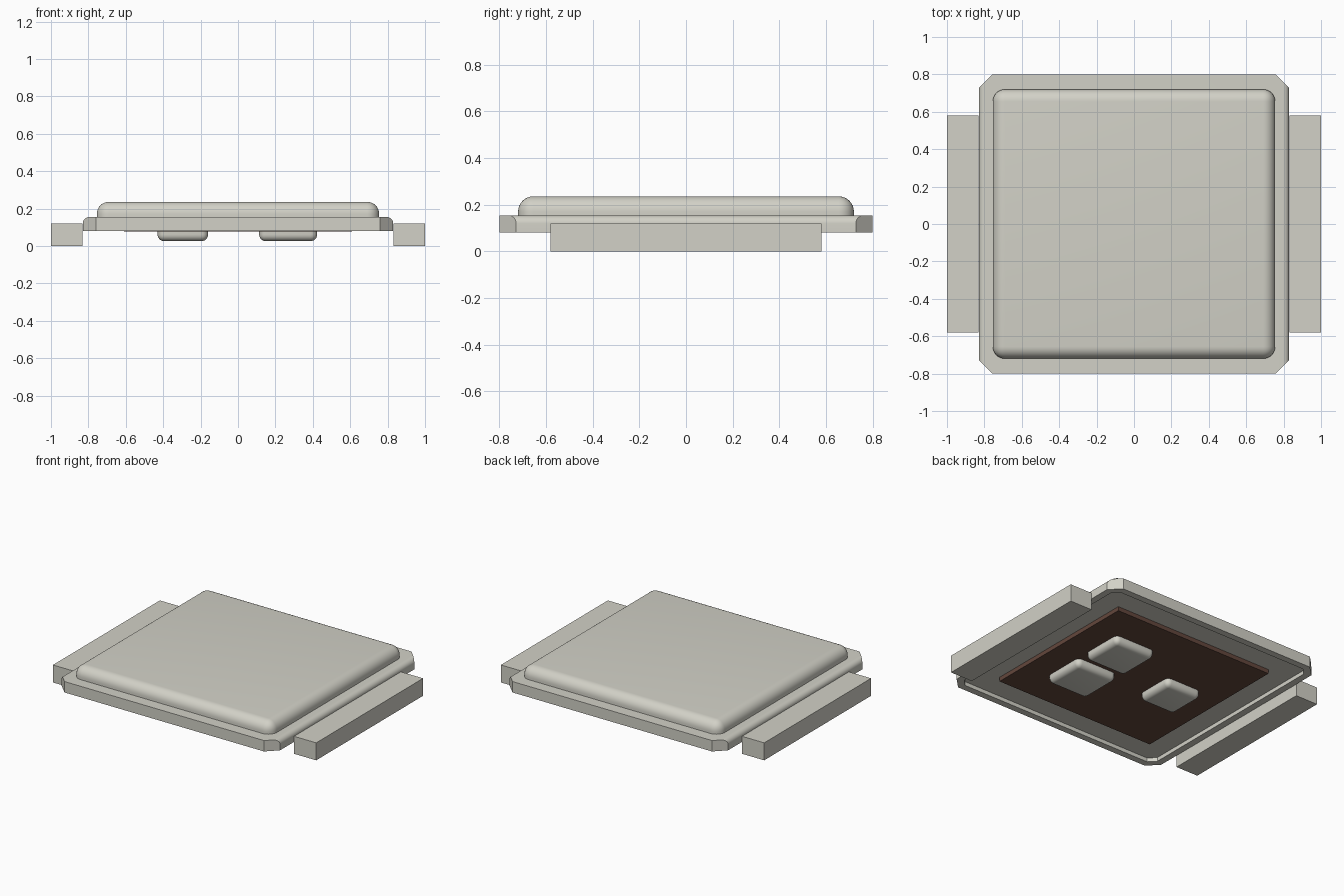
import bpy, bmesh, math
from mathutils import Vector

cube = bpy.data.objects.get("Cube")
if cube:
    bpy.data.objects.remove(cube, do_unlink=True)


def material(name, rgb):
    m = bpy.data.materials.new(name)
    m.use_nodes = True
    m.diffuse_color = (*rgb, 1)
    m.node_tree.nodes["Principled BSDF"].inputs["Base Color"].default_value = (*rgb, 1)
    return m


METAL = material("light grey metal", (0.645, 0.638, 0.571))
BROWN = material("dark brown", (0.125, 0.063, 0.045))


def box_mesh(lo, hi):
    """bmesh box between two corners"""
    bm = bmesh.new()
    bmesh.ops.create_cube(bm, size=1)
    for v in bm.verts:
        v.co = Vector(((a + b) / 2 + c * (b - a) for a, b, c in zip(lo, hi, v.co)))
    return bm


def bevel(bm, rule, radius, segments=8):
    """round the edges for which rule(a, b) holds"""
    edges = [e for e in bm.edges if rule(e.verts[0].co, e.verts[1].co)]
    bmesh.ops.bevel(bm, geom=edges, offset=radius, offset_type='OFFSET',
                    segments=segments, profile=0.5, affect='EDGES')


def finish(bm, name, mat, smooth=False):
    bmesh.ops.recalc_face_normals(bm, faces=bm.faces)
    me = bpy.data.meshes.new(name)
    bm.to_mesh(me)
    bm.free()
    me.materials.append(mat)
    ob = bpy.data.objects.new(name, me)
    bpy.context.collection.objects.link(ob)
    if smooth:
        bpy.ops.object.select_all(action='DESELECT')
        ob.select_set(True)
        bpy.context.view_layer.objects.active = ob
        bpy.ops.object.shade_smooth_by_angle(angle=math.radians(35))
    return ob


# Flange: sides rounded on top, four corners cut off, recessed underneath
X, Y, Z0, Z1, CUT = 0.83, 0.80, 0.08, 0.155, 0.072
bm = box_mesh((-X, -Y, Z0), (X, Y, Z1))
bevel(bm, lambda a, b: min(a.z, b.z) > Z1 - 0.001 and abs(a.x - b.x) < 0.001, 0.035)
for sx in (-1, 1):
    for sy in (-1, 1):
        cut = bmesh.ops.bisect_plane(
            bm, geom=bm.verts[:] + bm.edges[:] + bm.faces[:],
            plane_co=(sx * X, sy * (Y - CUT), 0), plane_no=(sx, sy, 0), clear_outer=True)
        rim = [g for g in cut["geom_cut"] if isinstance(g, bmesh.types.BMEdge)]
        bmesh.ops.edgeloop_fill(bm, edges=rim)
bmesh.ops.recalc_face_normals(bm, faces=bm.faces)
floor = [f for f in bm.faces if f.normal.z < -0.9]
bmesh.ops.inset_region(bm, faces=floor, thickness=0.05)
# straight recess walls: duplicate the inset face upwards
lift = bmesh.ops.extrude_face_region(bm, geom=floor)
bmesh.ops.translate(bm, vec=(0, 0, 0.027),
                    verts=[g for g in lift["geom"] if isinstance(g, bmesh.types.BMVert)])
bmesh.ops.delete(bm, geom=[f for f in floor if f.is_valid], context='FACES')
finish(bm, "flange", METAL, True)

# Raised lid with rounded top and corners
bm = box_mesh((-0.755, -0.72, 0.15), (0.755, 0.72, 0.236))
bevel(bm, lambda a, b: max(a.z, b.z) > 0.2, 0.065)
finish(bm, "lid", METAL, True)

# Side terminals
for side, s in (("left", 1), ("right", -1)):
    x0, x1 = sorted((s * 0.832, s * 1.0))
    finish(box_mesh((x0, -0.58, 0), (x1, 0.58, 0.12)), side + "_terminal", METAL)

# Chip under the lid
finish(box_mesh((-0.61, -0.575, 0.078), (0.61, 0.575, 0.112)), "chip", BROWN)

# Contact pads with rounded lower edges
for name, x, y, w, d in (("back_pad", 0.268, 0.185, 0.31, 0.30),
                         ("front_pad", 0.268, -0.185, 0.31, 0.30),
                         ("side_pad", -0.295, 0, 0.27, 0.27)):
    bm = box_mesh((x - w / 2, y - d / 2, 0.026), (x + w / 2, y + d / 2, 0.09))
    bevel(bm, lambda a, b: min(a.z, b.z) < 0.05, 0.035, 6)
    finish(bm, name, METAL, True)
